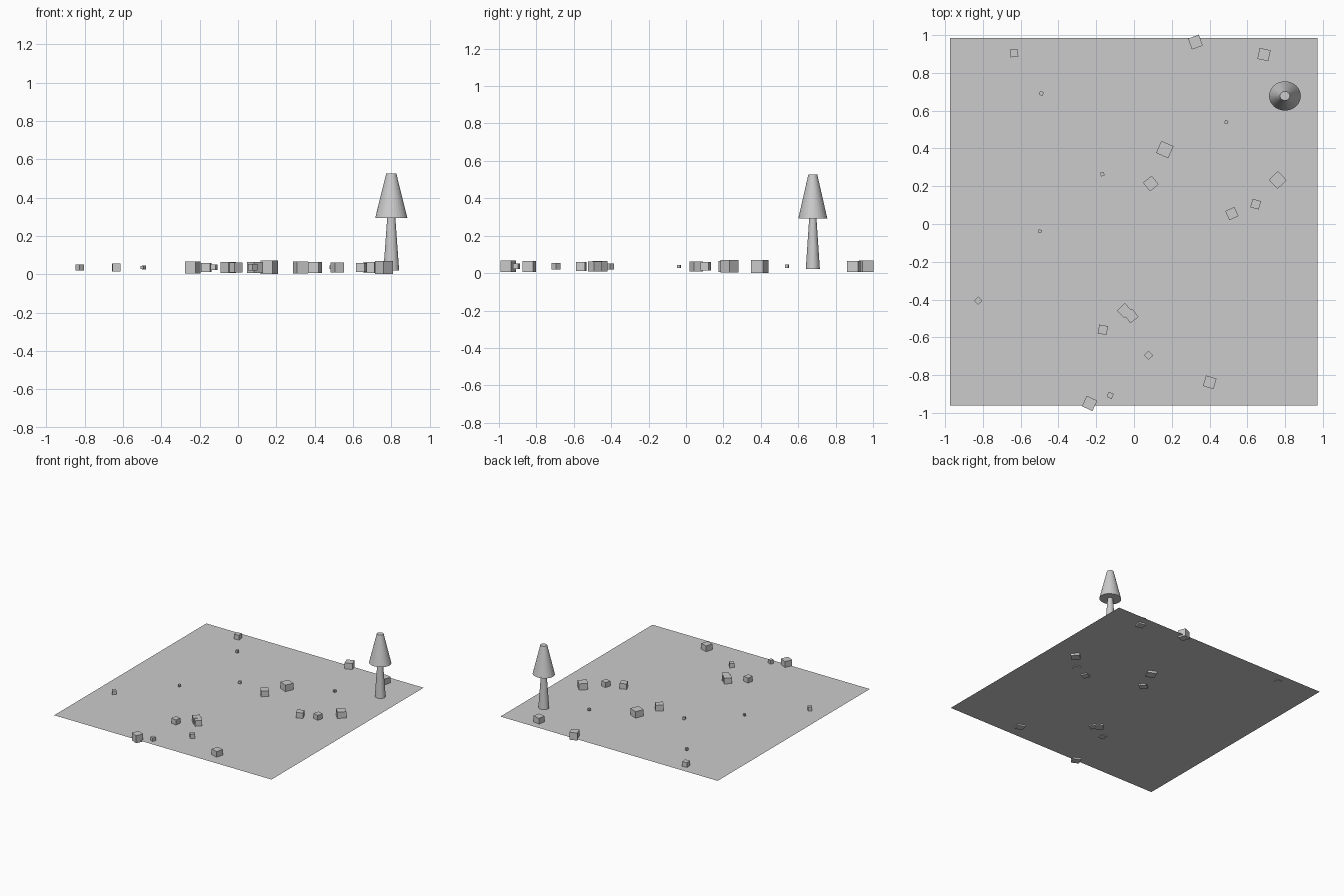
import bpy
from math import radians

PLANE_Z = 0.0185
ROCK_Z = 0.036

# Flat ground sheet
bpy.ops.mesh.primitive_plane_add(size=1.946, location=(-0.001, 0.013, PLANE_Z))
bpy.context.object.name = "ground_sheet"


def tapered(name, r1, r2, z0, z1):
    """Truncated cone, slightly flattened in y, standing at the tree position."""
    bpy.ops.mesh.primitive_cone_add(vertices=32, radius1=r1, radius2=r2, depth=z1 - z0,
                                    location=(0.799, 0.678, (z0 + z1) / 2))
    ob = bpy.context.object
    ob.name = name
    ob.scale.y = 0.92


# Tree
tapered("tree_trunk", 0.041, 0.021, 0.021, 0.297)
tapered("tree_crown", 0.084, 0.026, 0.293, 0.527)

# Scattered cube rocks: x, y, size, turn in degrees
rocks = [
    (0.325, 0.963, 0.061, 20), (0.688, 0.897, 0.059, -12),
    (-0.635, 0.905, 0.042, 5), (-0.490, 0.691, 0.020, -10),
    (0.489, 0.539, 0.018, -15), (0.163, 0.394, 0.070, -24),
    (-0.168, 0.264, 0.020, 20), (0.089, 0.214, 0.059, 39),
    (0.761, 0.233, 0.067, 43), (0.518, 0.055, 0.053, 24),
    (0.644, 0.105, 0.046, -15), (-0.498, -0.038, 0.017, -20),
    (-0.825, -0.406, 0.031, 42), (-0.050, -0.459, 0.057, 44),
    (-0.014, -0.487, 0.054, 37), (-0.165, -0.560, 0.047, -10),
    (0.077, -0.695, 0.034, 42), (0.401, -0.838, 0.058, -17),
    (-0.126, -0.907, 0.029, -20), (-0.235, -0.950, 0.061, -25),
]
for i, (x, y, size, turn) in enumerate(rocks, 1):
    bpy.ops.mesh.primitive_cube_add(size=size, location=(x, y, ROCK_Z),
                                    rotation=(0, 0, radians(turn)))
    bpy.context.object.name = f"rock_{i}"
